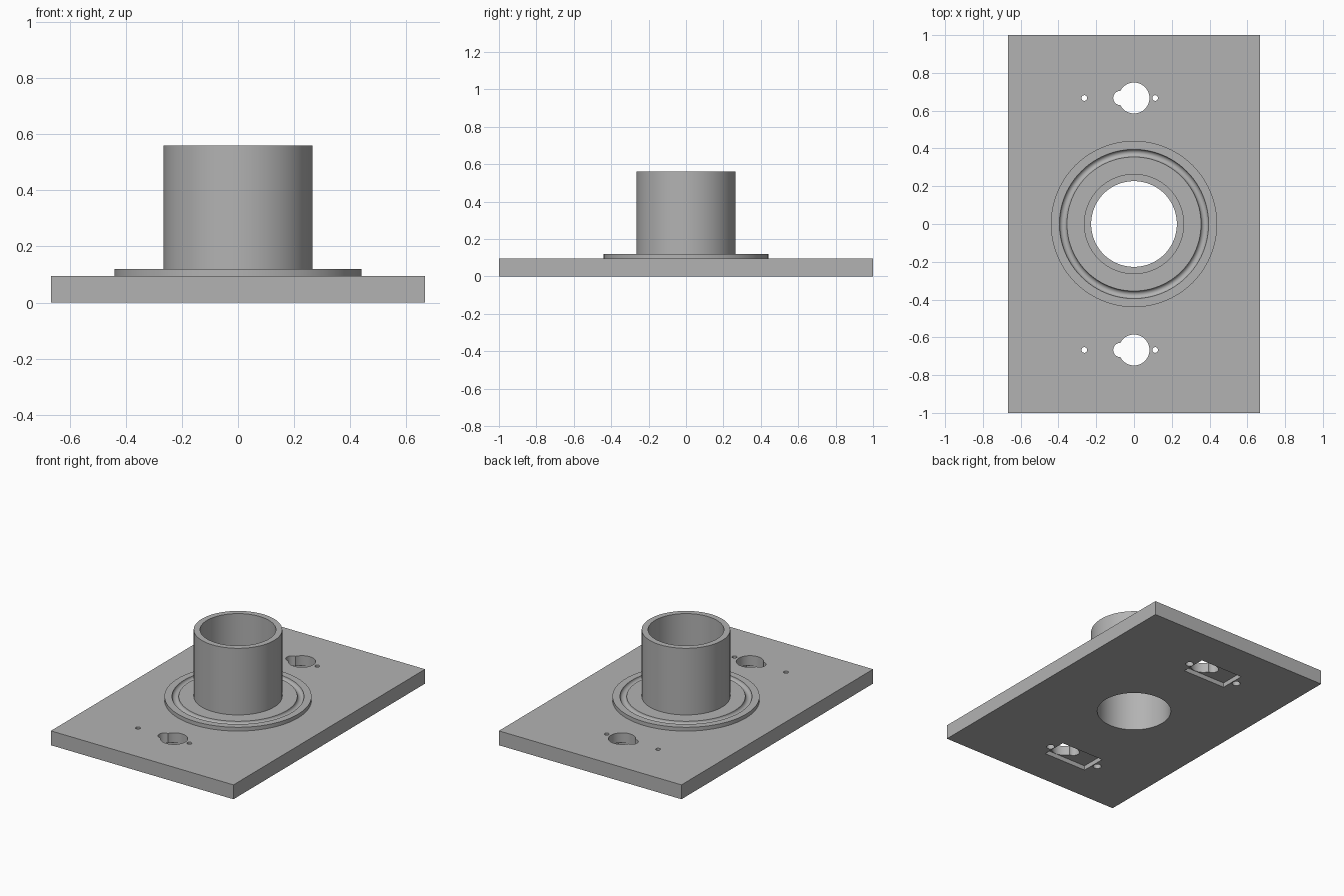
import bpy, bmesh, math
from mathutils import Matrix, Vector

if "Cube" in bpy.data.objects:
    bpy.data.objects.remove(bpy.data.objects["Cube"])

SEGMENTS = 96
PLATE_TOP, FLANGE_TOP, TUBE_TOP = 0.095, 0.12, 0.56
BORE = 0.227

grey = bpy.data.materials.new("plain grey")
grey.use_nodes = True
grey.diffuse_color = (0.45, 0.45, 0.45, 1)
grey.node_tree.nodes["Principled BSDF"].inputs["Base Color"].default_value = grey.diffuse_color


def to_object(name, bm):
    mesh = bpy.data.meshes.new(name)
    bmesh.ops.recalc_face_normals(bm, faces=bm.faces)
    bm.to_mesh(mesh)
    bm.free()
    mesh.materials.append(grey)
    obj = bpy.data.objects.new(name, mesh)
    bpy.context.collection.objects.link(obj)
    return obj


def box(name, x0, x1, y0, y1, z0, z1):
    bm = bmesh.new()
    size = Vector((x1 - x0, y1 - y0, z1 - z0))
    centre = Vector((x0 + x1, y0 + y1, z0 + z1)) / 2
    bmesh.ops.create_cube(bm, size=1, matrix=Matrix.Translation(centre) @ Matrix.Diagonal(size.to_4d()))
    return to_object(name, bm)


def rod(name, x, y, radius, z0=-0.1, z1=0.2, segments=48):
    bm = bmesh.new()
    bmesh.ops.create_cone(bm, cap_ends=True, segments=segments, radius1=radius, radius2=radius,
                          depth=z1 - z0, matrix=Matrix.Translation((x, y, (z0 + z1) / 2)))
    return to_object(name, bm)


def select_only(obj):
    bpy.ops.object.select_all(action='DESELECT')
    obj.select_set(True)
    bpy.context.view_layer.objects.active = obj


def cut(target, cutter):
    cutter.hide_render = True
    mod = target.modifiers.new("cut", 'BOOLEAN')
    mod.operation, mod.solver, mod.object = 'DIFFERENCE', 'EXACT', cutter
    select_only(target)
    bpy.ops.object.modifier_apply(modifier=mod.name)
    bpy.data.objects.remove(cutter)


# Base plate with the central bore
plate = box("base_plate", -0.667, 0.667, -1, 1, 0, PLATE_TOP)
cut(plate, rod("bore_cutter", 0, 0, BORE, segments=SEGMENTS))

# Two mounts: pocket below, keyhole-shaped opening, and counterbored screw holes
POCKET = 0.03
for y in (-0.667, 0.667):
    cut(plate, box("pocket_cutter", -0.232, 0.084, y - 0.084, y + 0.084, -0.1, POCKET))
    cut(plate, rod("round_cutter", 0, y, 0.082))
    cut(plate, rod("lobe_cutter", -0.072, y, 0.038))
    for x in (-0.263, 0.112):
        cut(plate, rod("screw_cutter", x, y, 0.015, segments=24))
        cut(plate, rod("counterbore_cutter", x, y, 0.025, z1=POCKET, segments=24))

# Flange with ring groove and tube, turned from one profile
groove = [(0.375 + 0.02 * math.cos(a), FLANGE_TOP - 0.02 * math.sin(a))
          for a in (math.pi * i / 10 for i in range(11))]
profile = ([(0.44, PLATE_TOP), (0.44, FLANGE_TOP)] + groove +
           [(0.265, FLANGE_TOP), (0.265, TUBE_TOP), (BORE, TUBE_TOP), (BORE, PLATE_TOP)])
bm = bmesh.new()
verts = [bm.verts.new((r, 0, z)) for r, z in profile]
edges = [bm.edges.new(pair) for pair in zip(verts, verts[1:])]
bmesh.ops.spin(bm, geom=verts + edges, cent=(0, 0, 0), axis=(0, 0, 1),
               angle=math.tau, steps=SEGMENTS)
bmesh.ops.remove_doubles(bm, verts=bm.verts, dist=0.0001)
tube = to_object("flanged_tube", bm)

for obj in (plate, tube):
    select_only(obj)
    bpy.ops.object.shade_smooth_by_angle(angle=math.radians(30))
